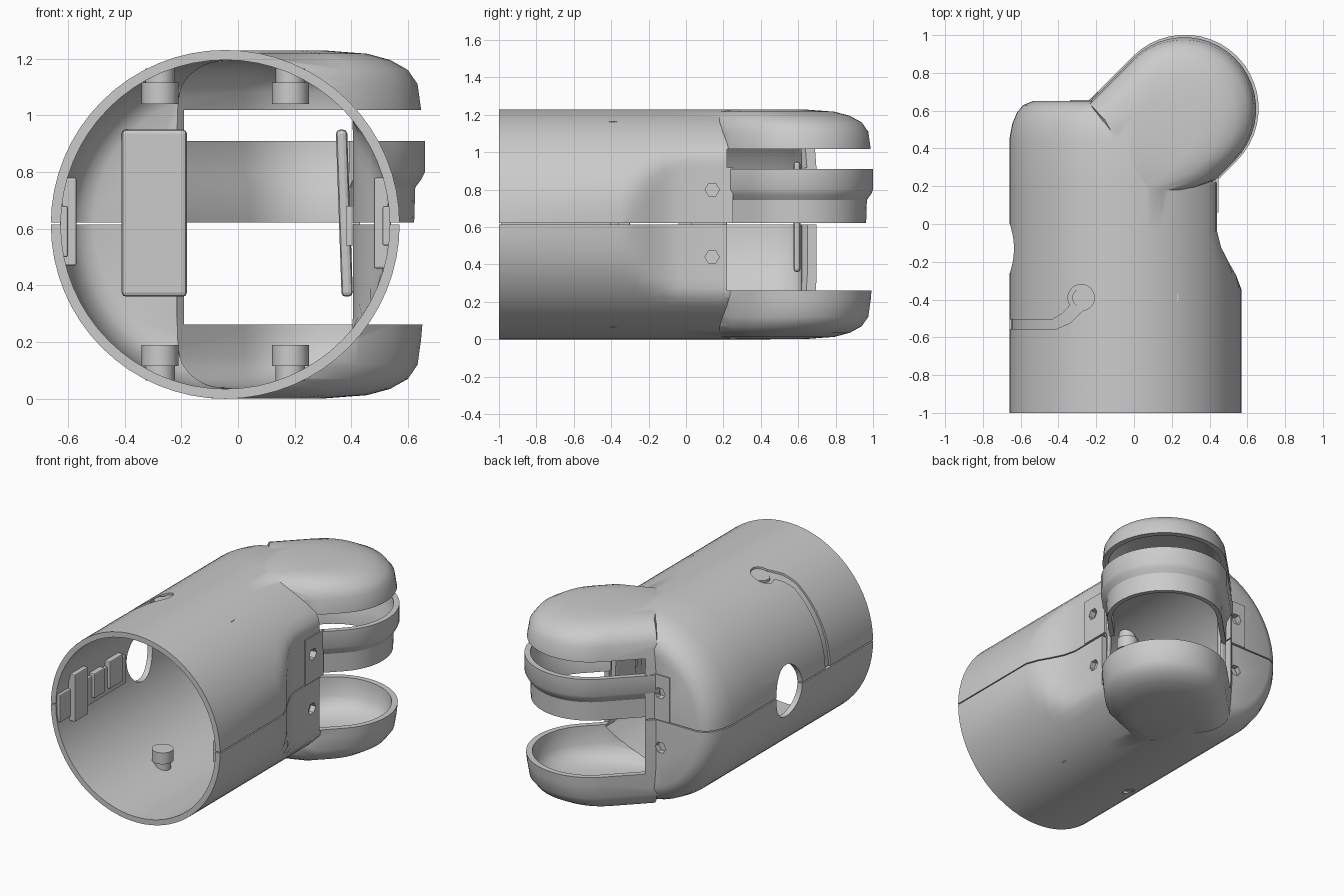
import bpy, bmesh, math
from mathutils import Matrix

if "Cube" in bpy.data.objects:
    bpy.data.objects.remove(bpy.data.objects["Cube"])

CX, CZ, R, T = -0.045, 0.615, 0.615, 0.035   # tube axis, radius, wall
KX, KY, KR = 0.27, 0.612, 0.386              # knuckle circle in plan


def loft(name, rings, helper=False):
    bm = bmesh.new()
    rows = [[bm.verts.new(p) for p in ring] for ring in rings]
    n = len(rows[0])
    for a, b in zip(rows, rows[1:]):
        for i in range(n):
            j = (i + 1) % n
            bm.faces.new((a[i], a[j], b[j], b[i]))
    bm.faces.new(rows[0])
    bm.faces.new(rows[-1])
    bmesh.ops.recalc_face_normals(bm, faces=bm.faces)
    me = bpy.data.meshes.new(name)
    bm.to_mesh(me)
    bm.free()
    ob = bpy.data.objects.new(name, me)
    bpy.context.collection.objects.link(ob)
    ob.hide_render = helper
    return ob


def boolean(ob, other, op='DIFFERENCE'):
    m = ob.modifiers.new(op, 'BOOLEAN')
    m.operation, m.object, m.solver = op, other, 'EXACT'
    bpy.context.view_layer.objects.active = ob
    bpy.ops.object.modifier_apply(modifier=m.name)
    bpy.data.objects.remove(other)


def smooth(ob, angle=32):
    bpy.ops.object.select_all(action='DESELECT')
    ob.select_set(True)
    bpy.context.view_layer.objects.active = ob
    bpy.ops.object.shade_smooth_by_angle(angle=math.radians(angle))


def prism(name, pts, z0, z1, helper=False):
    return loft(name, [[(x, y, z) for x, y in pts] for z in (z0, z1)], helper)


def box(name, lo, hi, bevel=0.0, helper=False):
    ob = prism(name, [(lo[0], lo[1]), (hi[0], lo[1]), (hi[0], hi[1]), (lo[0], hi[1])],
               lo[2], hi[2], helper)
    if bevel:
        m = ob.modifiers.new('bevel', 'BEVEL')
        m.width, m.segments = bevel, 2
    return ob


def rod(name, axis, c, ra, rb, h0, h1, n=24, helper=False):
    # elliptical cylinder; c gives the two coordinates across the axis
    rings = []
    for h in (h0, h1):
        ring = []
        for i in range(n):
            a = 2 * math.pi * i / n
            p = [c[0] + ra * math.cos(a), c[1] + rb * math.sin(a)]
            p.insert('xyz'.index(axis), h)
            ring.append(p)
        rings.append(ring)
    return loft(name, rings, helper)


def tube_solid(name, t, front, helper=False):
    # round body, flattened on the right and domed at the rear
    rows = [(front, .57, 1), (-.35, .57, 1), (-.27, .54, 1), (-.2, .50, 1), (-.12, .46, 1),
            (-.04, .44, 1), (.2, .44, 1), (.45, .44, 1), (.53, .44, .975), (.59, .44, .935),
            (.63, .44, .88), (.65, .44, .80)]
    rings = []
    for y, xr, s in rows:
        r, ring = (R - t) * s, []
        for i in range(64):
            a = 2 * math.pi * i / 64
            ring.append((min(CX + r * math.cos(a), xr - t), y - (t if y > .3 else 0),
                         CZ + r * math.sin(a)))
        rings.append(ring)
    return loft(name, rings, helper)


def knuckle_path(r, back=(.24, .11), n=22):
    d = math.sqrt(.5)
    arc = [(KX + r * math.cos(a), KY + r * math.sin(a))
           for a in (math.radians(-45 + 180 * i / n) for i in range(n + 1))]
    end = (arc[-1][0] - back[0], arc[-1][1] - back[0])
    start = (arc[0][0] - back[1], arc[0][1] - back[1])
    return [start] + arc + [end]


def knuckle_solid(name, t, helper=False):
    # rounded lugs: plan outline drawn in toward the tube ridge at top and bottom
    plan = knuckle_path(KR - t) + [(-.05, .3), (.1, .1)]
    half = [(1.228, .45), (1.217, .68), (1.195, .81), (1.16, .91), (1.11, .965), (1.02, .985), (.91, 1)]
    levels = half + [(1.23 - z, s) for z, s in reversed(half)]
    ox, oy = .03, .36
    return loft(name, [[(ox + (x - ox) * s, oy + (y - oy) * s,
                         CZ + (z - CZ) * (1 - t / R)) for x, y in plan]
                       for z, s in levels], helper)


# main shell
shell = tube_solid('forearm_shell', 0, -1)
boolean(shell, knuckle_solid('lug_outer', 0, True), 'UNION')
boolean(shell, tube_solid('tube_cavity', T, -1.1, True))
boolean(shell, knuckle_solid('lug_cavity', T, True))

# slot between the lugs
boolean(shell, box('slot', (-.19, .22, .262), (1.2, 1.3, 1.018), 0, True))

# shallow cable groove with round end, on the upper left
groove = prism('groove', [(-.8, -.555), (-.41, -.555), (-.34, -.525), (-.25, -.44), (-.31, -.40),
                          (-.38, -.475), (-.43, -.505), (-.8, -.505)], .62, 1.4, True)
boolean(groove, rod('groove_end', 'z', (-.28, -.39), .07, .07, .8, 1.41, 24, True), 'UNION')
boolean(groove, tube_solid('groove_floor', .012, -1.2, True))
boolean(shell, groove)

# side opening, screw holes and parting seam
boolean(shell, rod('side_hole', 'x', (-.13, CZ), .135, .17, -.9, -.4, 28, True))
for z in (.44, .80):
    boolean(shell, rod('screw_hole', 'x', (.14, z), .038, .038, .3, .7, 6, True))
    boolean(shell, rod('screw_hole', 'y', (-.27, z), .038, .038, .5, .8, 6, True))
boolean(shell, rod('lower_screw_hole', 'z', (-.28, -.39), .035, .035, -.1, .2, 12, True))
boolean(shell, box('seam', (-.9, -1.2, .615), (.6, .8, .622), 0, True))
smooth(shell)

# middle band around the knuckle
profile = [(.39, .91), (.39, .80), (.378, .775), (.356, .745), (.352, .622),
           (.322, .622), (.326, .75), (.355, .80), (.355, .91)]
paths = [(knuckle_path(r, (.25, .13)), z) for r, z in profile]
band = loft('knuckle_band', [[(p[k][0], p[k][1], z) for p, z in paths]
                             for k in range(len(paths[0][0]))])
smooth(band)

# raised panels where the band joins the shell
for name, lo, hi, axis in (('right_panel', (.43, .06, .622), (.447, .25, .918), 'x'),
                           ('rear_panel', (-.34, .635, .622), (-.19, .657, .918), 'y')):
    panel = box(name, lo, hi)
    c = (.14, .80) if axis == 'x' else (-.27, .80)
    boolean(panel, rod('panel_hole', axis, c, .038, .038, .2, .9, 6, True))

# inner backing plates
box('rear_plate', (-.41, .575, .36), (-.18, .612, .95), .015)
plate = box('right_plate', (-.02, -.11, -.295), (.02, .11, .295), .015)
plate.matrix_world = Matrix.Translation((.375, .11, .655)) @ Matrix.Rotation(math.radians(-2), 4, 'Y')
box('right_clip', (.38, -.04, .54), (.43, .03, .68))

# inner clips along the seam
for name, lo, hi in (('left_lip', (-.628, -.99, .50), (-.60, -.3, .68)),
                     ('left_clip_front', (-.62, -.88, .47), (-.57, -.74, .78)),
                     ('left_clip_mid', (-.62, -.66, .54), (-.58, -.55, .70)),
                     ('left_clip_rear', (-.62, -.5, .54), (-.58, -.36, .72)),
                     ('right_lip', (.51, -.99, .54), (.54, -.4, .68)),
                     ('right_clip_front', (.48, -.75, .46), (.53, -.6, .78))):
    box(name, lo, hi, .006)

# screw posts, top and bottom
for x in (-.275, .185):
    for side, f in (('upper', lambda z: z), ('lower', lambda z: 1.23 - z)):
        smooth(rod(side + '_post', 'z', (x, -.39), .065, .065, f(1.04), f(1.115), 16))
        smooth(rod(side + '_post_base', 'z', (x, -.39), .052, .052, f(1.115), f(1.165), 16))
